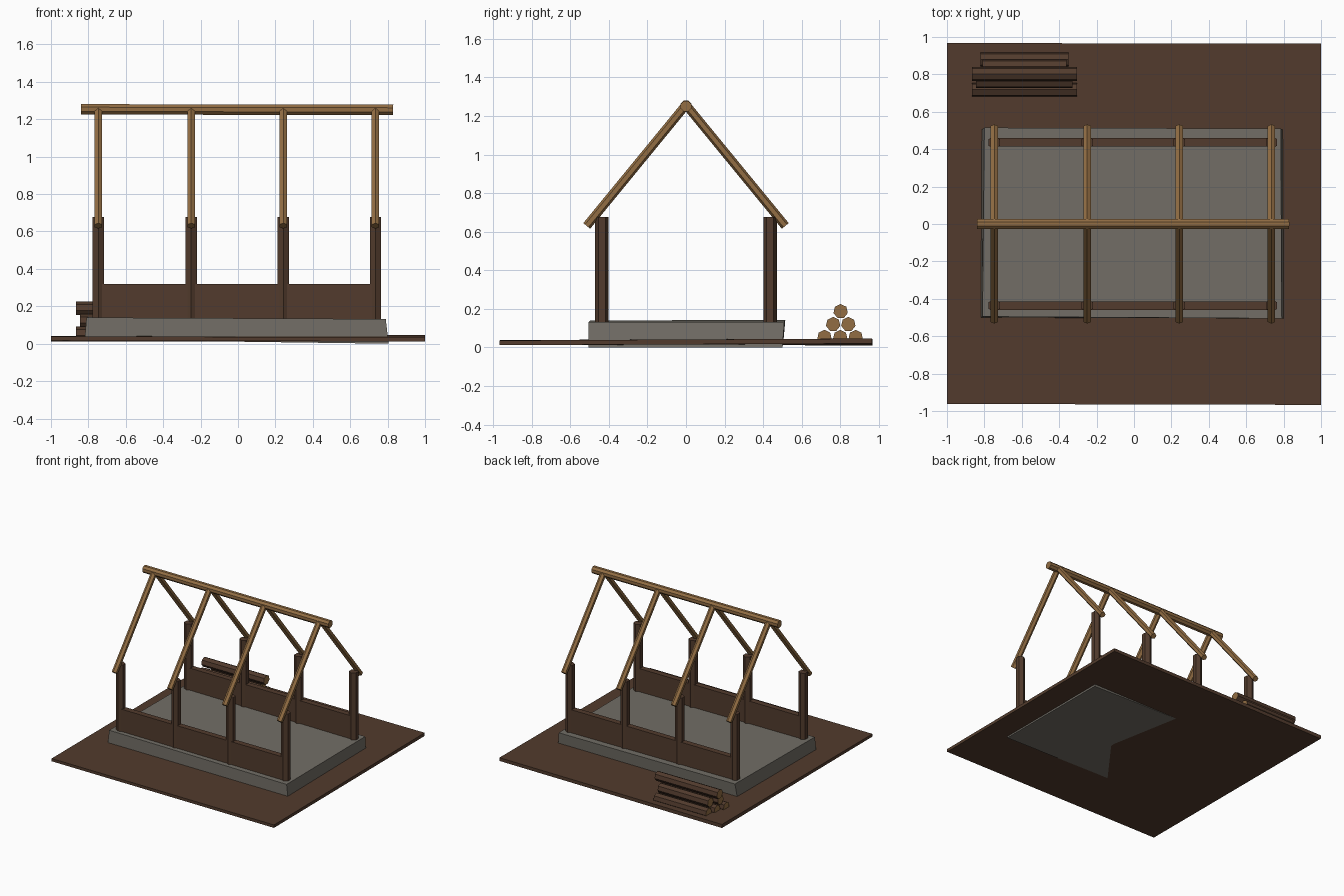
import bpy
import bmesh
import math
from mathutils import Vector

cube = bpy.data.objects.get("Cube")
if cube:
    bpy.data.objects.remove(cube, do_unlink=True)


def material(name, rgb):
    mat = bpy.data.materials.new(name)
    mat.use_nodes = True
    mat.diffuse_color = (*rgb, 1)
    mat.node_tree.nodes["Principled BSDF"].inputs["Base Color"].default_value = (*rgb, 1)
    return mat


BROWN = material("dark brown", (0.084, 0.044, 0.026))
WOOD = material("light wood", (0.287, 0.153, 0.056))
STONE = material("grey stone", (0.168, 0.156, 0.133))


def prism(name, bottom, top, side_mat, end_mat=None):
    """Join two matching rings of points into a closed solid."""
    bm = bmesh.new()
    low = [bm.verts.new(p) for p in bottom]
    high = [bm.verts.new(p) for p in top]
    n = len(low)
    for i in range(n):
        j = (i + 1) % n
        bm.faces.new((low[i], low[j], high[j], high[i]))
    for ring in (low[::-1], high):
        bm.faces.new(ring).material_index = 1 if end_mat else 0
    bmesh.ops.recalc_face_normals(bm, faces=bm.faces[:])
    mesh = bpy.data.meshes.new(name)
    bm.to_mesh(mesh)
    bm.free()
    mesh.materials.append(side_mat)
    if end_mat:
        mesh.materials.append(end_mat)
    obj = bpy.data.objects.new(name, mesh)
    bpy.context.collection.objects.link(obj)
    return obj


def pole(name, start, end, radius, sides, up, side_mat, end_mat=None, turn=0.0):
    """Straight faceted pole; one edge points towards up."""
    start, end = Vector(start), Vector(end)
    axis = (end - start).normalized()
    u = Vector(up)
    u = (u - axis * u.dot(axis)).normalized()
    v = axis.cross(u)
    ring = []
    for i in range(sides):
        a = turn + i * math.tau / sides
        ring.append(radius * (math.cos(a) * u + math.sin(a) * v))
    return prism(name, [start + p for p in ring], [end + p for p in ring], side_mat, end_mat)


def block(name, x0, x1, y0, y1, z0, z1, mat):
    ring = [(x0, y0), (x1, y0), (x1, y1), (x0, y1)]
    return prism(name, [(x, y, z0) for x, y in ring], [(x, y, z1) for x, y in ring], mat)


# Slightly uneven earth plot
prism("ground",
      [(-1, -0.962, 0.016), (1, -0.967, 0.012), (1, 0.965, 0.02), (-1, 0.967, 0.011)],
      [(-1, -0.962, 0.038), (1, -0.967, 0.036), (1, 0.965, 0.046), (-1, 0.967, 0.04)], BROWN)

# Rough stone foundation, sinking towards the left side
prism("foundation",
      [(-0.82, -0.5, 0.022), (0.805, -0.505, 0), (0.8, 0.5, 0), (-0.815, 0.505, 0.028)],
      [(-0.81, -0.495, 0.14), (0.79, -0.505, 0.132), (0.785, 0.51, 0.132), (-0.8, 0.515, 0.142)],
      STONE)

# Posts, low walls and rafters, front and back
post_xs = (-0.747, -0.25, 0.242, 0.735)
for side, y in (("front", -1), ("back", 1)):
    block(side + "_wall", post_xs[0] - 0.015, post_xs[-1] + 0.015,
          y * 0.437 - 0.023, y * 0.437 + 0.023, 0.12, 0.32, BROWN)
    for i, x in enumerate(post_xs, 1):
        pole(f"{side}_post_{i}", (x, y * 0.436, 0.12), (x, y * 0.436, 0.677),
             0.035, 6, (0, 1, 0), BROWN)
        pole(f"{side}_rafter_{i}", (x, y * 0.515, 0.63), (x, 0, 1.258),
             0.023, 6, (0, y, 1), WOOD)

# Ridge beam
pole("ridge_beam", (-0.84, 0, 1.253), (0.83, 0, 1.25), 0.03, 8, (0, 0, 1), WOOD,
     turn=math.pi / 8)

# Log pile: y, z, left end, right end
pile = [(0.718, 0.053, -0.865, -0.305), (0.8, 0.053, -0.84, -0.33), (0.88, 0.053, -0.82, -0.35),
        (0.763, 0.12, -0.845, -0.33), (0.842, 0.12, -0.81, -0.36), (0.802, 0.187, -0.865, -0.305)]
for i, (y, z, x0, x1) in enumerate(pile, 1):
    pole(f"stacked_log_{i}", (x0, y, z), (x1, y, z), 0.038, 7, (0, 0, 1), BROWN, WOOD)
